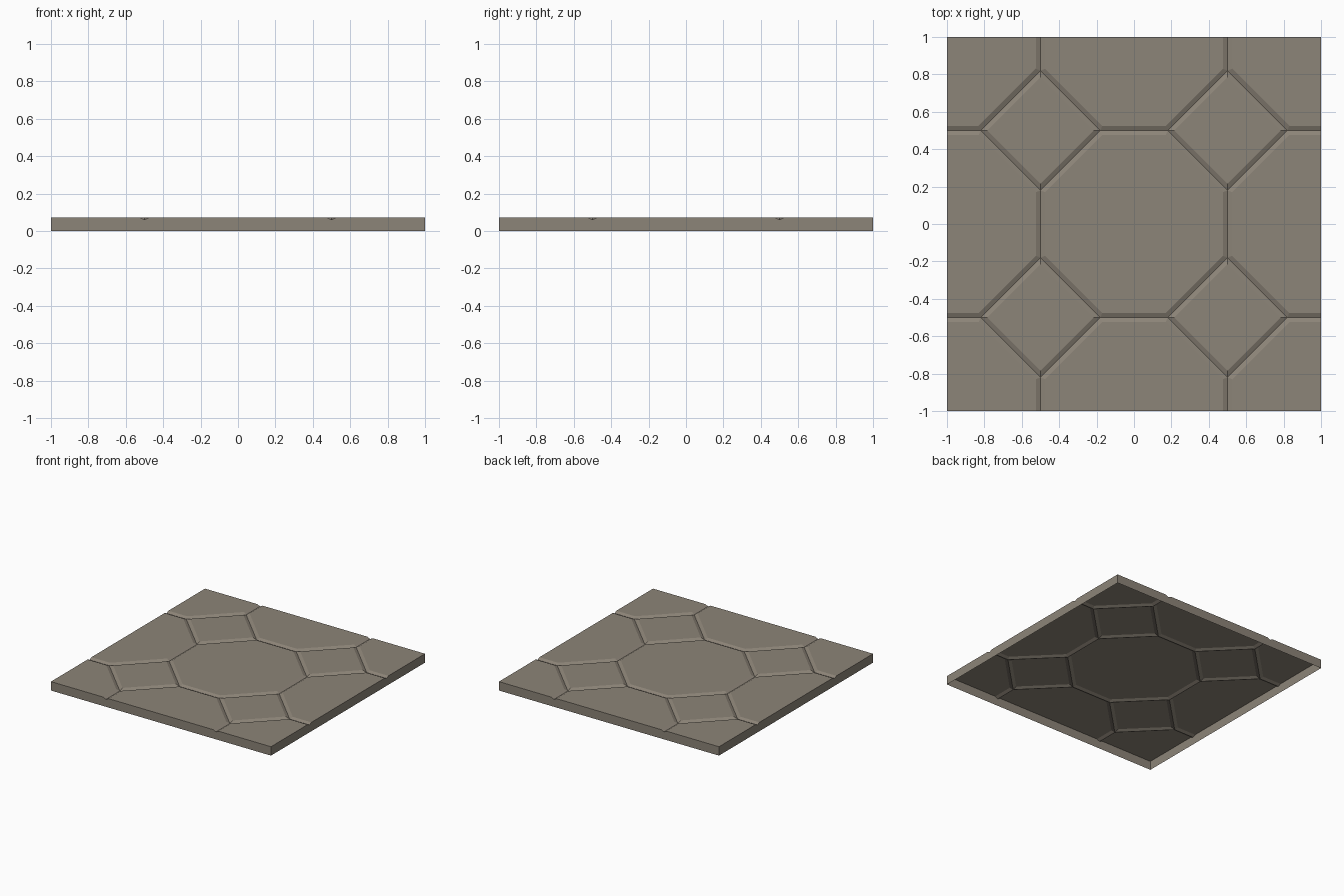
import bpy, bmesh
from mathutils import Vector

if "Cube" in bpy.data.objects:
    bpy.data.objects.remove(bpy.data.objects["Cube"])

TOP = 0.073      # tile surface height
DEPTH = 0.012    # groove depth
HALF = 0.025     # half groove width
C = 0.18         # octagon corner coordinate
D = 0.5 - C      # half diagonal of the diamond tiles

stone = bpy.data.materials.new("warm grey stone")
stone.diffuse_color = (0.265, 0.232, 0.188, 1)
stone.use_nodes = True
stone.node_tree.nodes["Principled BSDF"].inputs["Base Color"].default_value = stone.diffuse_color

bm = bmesh.new()


def tile(cx, cy, pts):
    z = TOP - DEPTH
    return bm.faces.new([bm.verts.new((cx + x, cy + y, z)) for x, y in pts])


octagon = [(.5, -C), (.5, C), (C, .5), (-C, .5),
           (-.5, C), (-.5, -C), (-C, -.5), (C, -.5)]
diamond = [(D, 0), (0, D), (-D, 0), (0, -D)]

# Octagon and diamond tiles, outlined along the groove centre lines
for i in (-1, 0, 1):
    for j in (-1, 0, 1):
        tile(i, j, octagon)
for i in (-.5, .5):
    for j in (-.5, .5):
        tile(i, j, diamond)

# Raise each tile with a sloped border so that V grooves remain between them
bm.normal_update()
bmesh.ops.inset_individual(bm, faces=bm.faces[:], thickness=HALF, depth=DEPTH,
                           use_even_offset=True)
bmesh.ops.remove_doubles(bm, verts=bm.verts[:], dist=1e-4)

# Trim the pattern to the square slab
for n in ((1, 0, 0), (-1, 0, 0), (0, 1, 0), (0, -1, 0)):
    bmesh.ops.bisect_plane(bm, geom=bm.verts[:] + bm.edges[:] + bm.faces[:],
                           dist=1e-5, plane_co=Vector(n), plane_no=n,
                           clear_outer=True)

# Side skirt down to the ground, open underneath
rim = [e for e in bm.edges if e.is_boundary]
new = bmesh.ops.extrude_edge_only(bm, edges=rim)["geom"]
for v in new:
    if isinstance(v, bmesh.types.BMVert):
        v.co.z = 0
bmesh.ops.recalc_face_normals(bm, faces=bm.faces[:])
bm.normal_update()
if max(bm.faces, key=lambda f: f.calc_center_median().z).normal.z < 0:
    bmesh.ops.reverse_faces(bm, faces=bm.faces[:])

mesh = bpy.data.meshes.new("floor_tile")
bm.to_mesh(mesh)
bm.free()
mesh.materials.append(stone)
bpy.context.collection.objects.link(bpy.data.objects.new("floor_tile", mesh))
